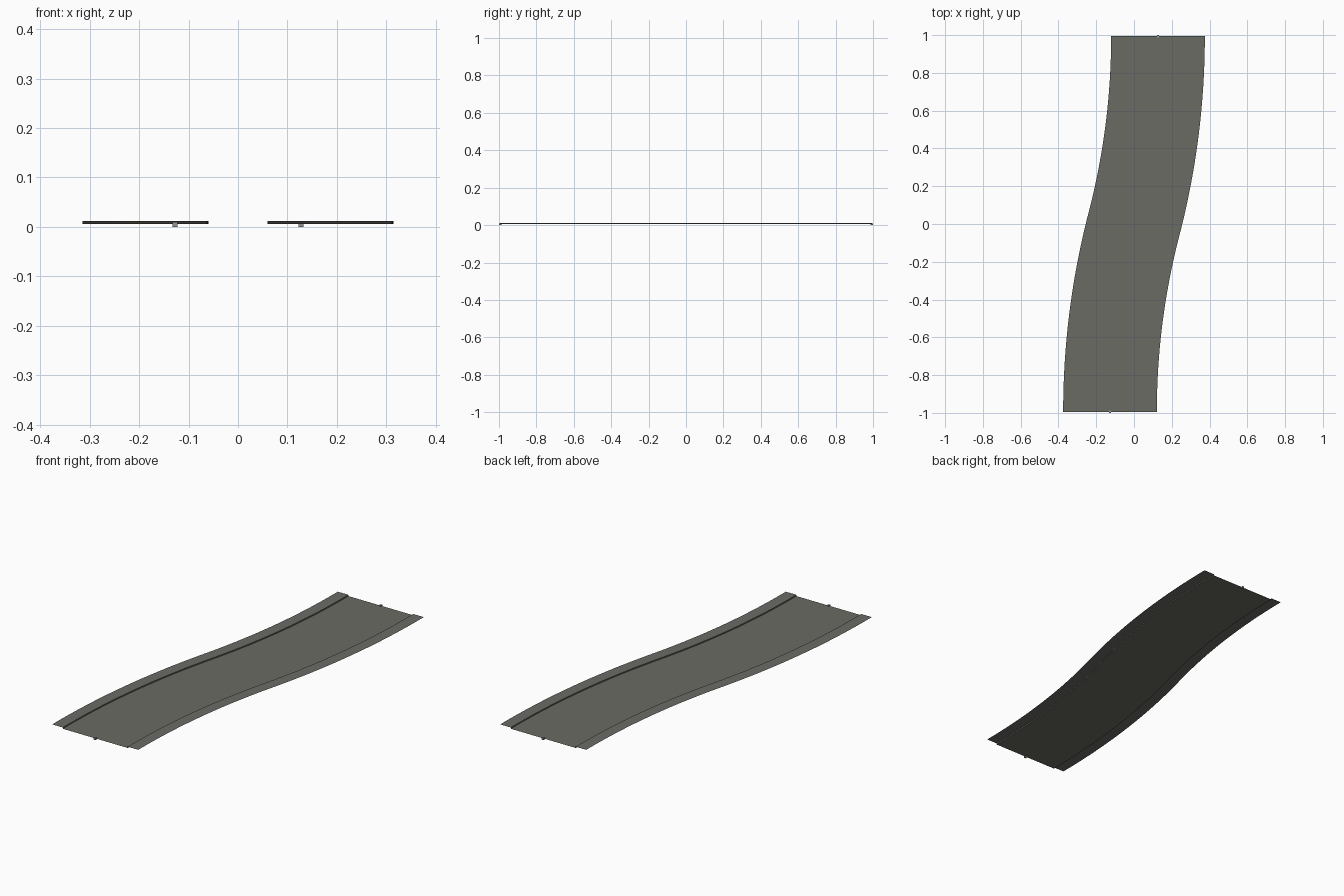
import bpy, bmesh, math

if "Cube" in bpy.data.objects:
    bpy.data.objects.remove(bpy.data.objects["Cube"])

END_Y, SHIFT = 0.994, 0.127             # end position and sideways shift of the centre line
R = (END_Y ** 2 + SHIFT ** 2) / (2 * SHIFT)
ANG = math.asin(END_Y / R)
N = 32                                  # steps per arc
ROAD_Z, CURB_Z = 0.006, 0.0125


def material(name, rgb):
    m = bpy.data.materials.new(name)
    m.diffuse_color = (*rgb, 1)
    m.use_nodes = True
    m.node_tree.nodes["Principled BSDF"].inputs["Base Color"].default_value = m.diffuse_color
    return m


asphalt = material("asphalt grey", (0.145, 0.147, 0.125))
paving = material("paving grey", (0.145, 0.146, 0.130))
metal = material("light grey", (0.30, 0.30, 0.29))


def centre(t):
    """Point and sideways direction on the S-curve, t from -1 to 1."""
    s = 1 if t >= 0 else -1
    a = ANG * (1 - abs(t))              # heading away from the y axis
    x = s * (SHIFT - R * (1 - math.cos(a)))
    y = s * (END_Y - R * math.sin(a))
    return x, y, math.cos(a), -math.sin(a)


def sweep(name, profile, mat):
    """Sweep an open (offset, height) profile along the S-curve."""
    bm = bmesh.new()
    rows = []
    for i in range(2 * N + 1):
        x, y, nx, ny = centre(i / N - 1)
        rows.append([bm.verts.new((x + o * nx, y + o * ny, z)) for o, z in profile])
    for a, b in zip(rows, rows[1:]):
        for j in range(len(profile) - 1):
            bm.faces.new((a[j], a[j + 1], b[j + 1], b[j]))
    me = bpy.data.meshes.new(name)
    bm.to_mesh(me)
    bm.free()
    me.materials.append(mat)
    ob = bpy.data.objects.new(name, me)
    bpy.context.collection.objects.link(ob)
    return ob


# Sunken road bed with its gutter strips
sweep("road_bed", [(-0.187, ROAD_Z), (-0.165, ROAD_Z), (0.165, ROAD_Z), (0.187, ROAD_Z)], asphalt)

# Raised pavements with their kerb walls, ordered so normals face up and inward
sweep("left_pavement", [(-0.248, CURB_Z), (-0.187, CURB_Z), (-0.187, ROAD_Z)], paving)
sweep("right_pavement", [(0.187, ROAD_Z), (0.187, CURB_Z), (0.248, CURB_Z)], paving)

# Small connector pegs in the middle of each end
for s, name in ((-1, "front_peg"), (1, "back_peg")):
    bpy.ops.mesh.primitive_cube_add(size=1, location=(s * SHIFT, s * 0.9935, 0.005))
    ob = bpy.context.object
    ob.name = name
    ob.scale = (0.01, 0.013, 0.01)
    ob.data.materials.append(metal)
